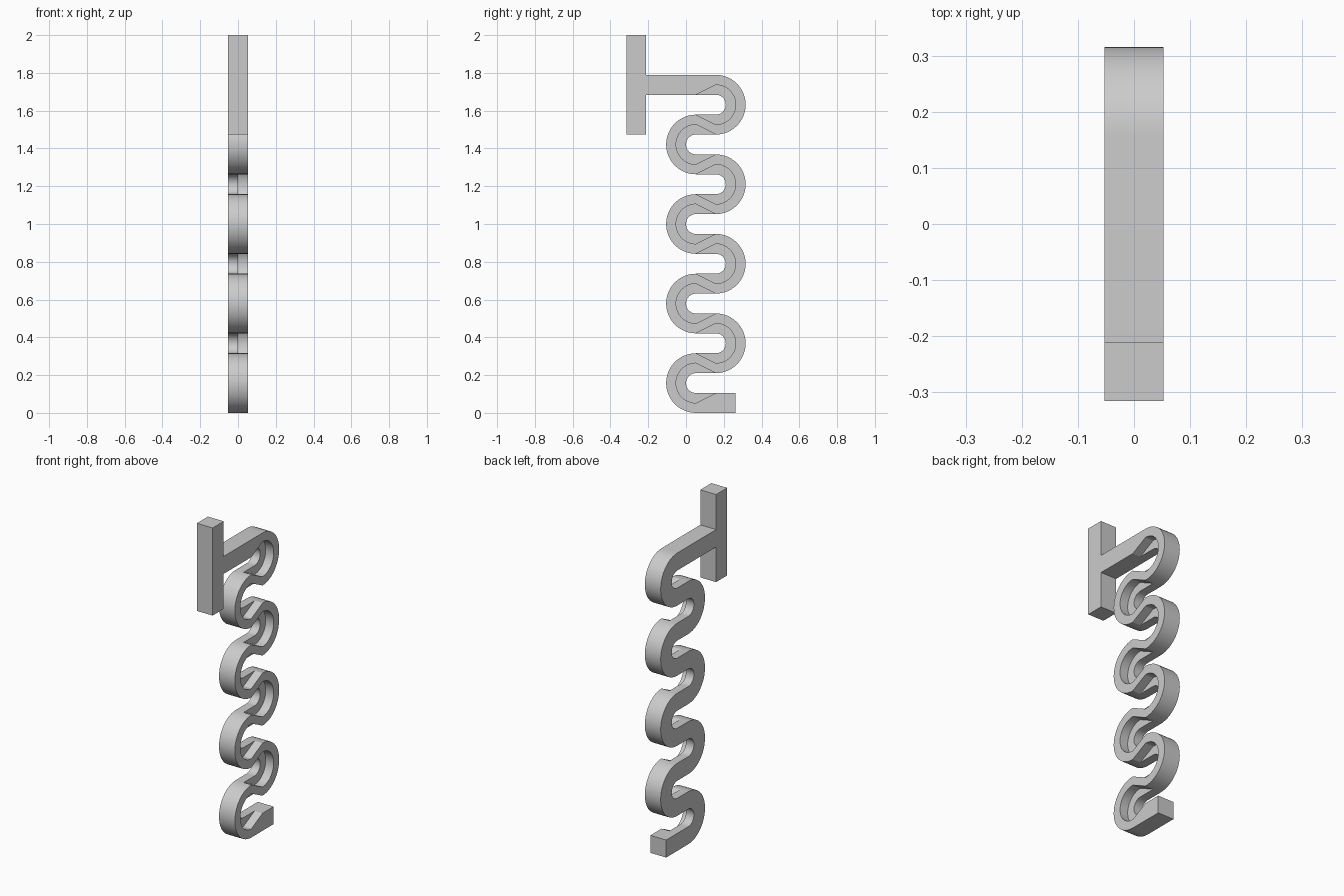
import bpy
import bmesh
from math import sin, cos, pi

U = 2 / 19          # strip width, the module of the whole part
BENDS = 8
STEPS = 24

if "Cube" in bpy.data.objects:
    bpy.data.objects.remove(bpy.data.objects["Cube"])

grey = bpy.data.materials.new("light_grey")
grey.use_nodes = True
grey.diffuse_color = (0.6, 0.6, 0.6, 1)
grey.node_tree.nodes["Principled BSDF"].inputs["Base Color"].default_value = (0.6, 0.6, 0.6, 1)


def prisms(name, outlines, x0, x1):
    """Extrude (y, z) outlines, given in modules, from x0 to x1."""
    bm = bmesh.new()
    for outline in outlines:
        face = bm.faces.new([bm.verts.new((x0 * U, y * U, z * U)) for y, z in outline])
        side = bmesh.ops.extrude_face_region(bm, geom=[face])
        moved = [v for v in side["geom"] if isinstance(v, bmesh.types.BMVert)]
        bmesh.ops.translate(bm, verts=moved, vec=((x1 - x0) * U, 0, 0))
    bmesh.ops.recalc_face_normals(bm, faces=bm.faces)
    mesh = bpy.data.meshes.new(name)
    bm.to_mesh(mesh)
    bm.free()
    mesh.materials.append(grey)
    obj = bpy.data.objects.new(name, mesh)
    bpy.context.collection.objects.link(obj)
    return obj


def arc(cy, cz, side, radius):
    """Half circle from bottom to top, bulging towards side."""
    angles = [pi * (i / STEPS - 0.5) for i in range(STEPS + 1)]
    return [(cy + side * radius * cos(a), cz + radius * sin(a)) for a in angles]


# Both edges of the winding strip, and one recess outline per bend
edge_a, edge_b, recesses = [(2.5, 0)], [(2.5, 1)], []
for k in range(BENDS):
    side = 1 if k % 2 else -1
    cy, cz = 1 + side * 0.5, 1.5 + 2 * k
    outer, inner = arc(cy, cz, side, 1.5), arc(cy, cz, side, 0.5)
    edge_a += inner if side > 0 else outer
    edge_b += outer if side > 0 else inner
    tail = cy - side * 1.1
    recesses.append(arc(cy, cz, side, 1) + [(tail, cz + 0.45), (tail, cz - 0.45)])
edge_a.append((-2, 16))
edge_b.append((-2, 17))

# Winding strip with the inner half of each bend recessed on one side
strip = prisms("winding_strip", [edge_a + edge_b[::-1]], -0.5, 0.5)
cutter = prisms("recess_cutter", recesses, 0, 1)
cutter.hide_render = True
cut = strip.modifiers.new("recesses", "BOOLEAN")
cut.operation = "DIFFERENCE"
cut.solver = "EXACT"
cut.object = cutter
bpy.context.view_layer.update()
graph = bpy.context.evaluated_depsgraph_get()
result = bpy.data.meshes.new_from_object(strip.evaluated_get(graph))
strip.modifiers.clear()
strip.data = result
bpy.data.objects.remove(cutter)

# Upright bar at the end of the arm
prisms("end_bar", [[(-3, 14), (-2, 14), (-2, 19), (-3, 19)]], -0.5, 0.5)

# Smooth bends, sharp corners
bpy.ops.object.select_all(action="DESELECT")
strip.select_set(True)
bpy.context.view_layer.objects.active = strip
bpy.ops.object.shade_smooth_by_angle(angle=pi / 9)
